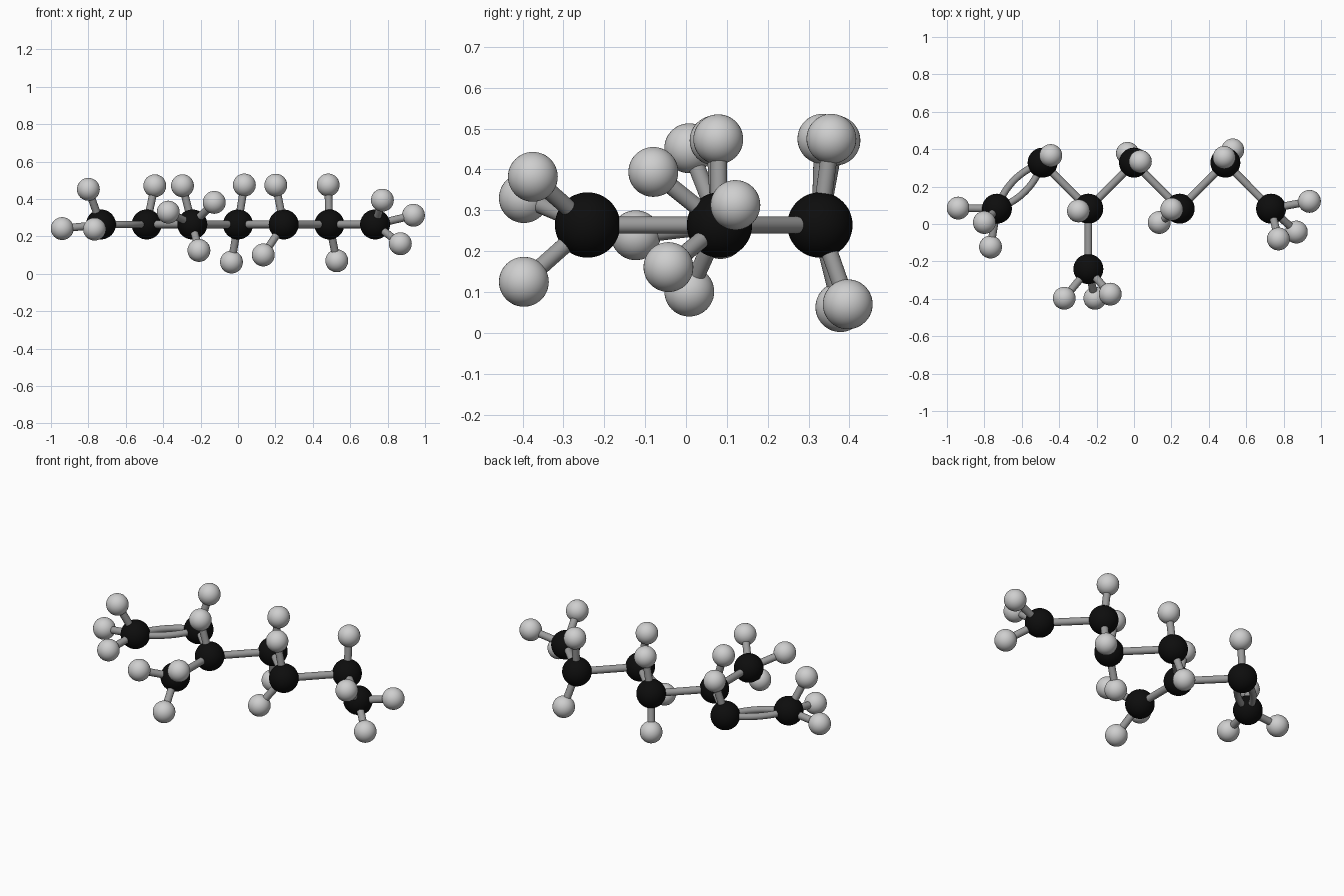
import bpy
import math
from mathutils import Vector

if "Cube" in bpy.data.objects:
    bpy.data.objects.remove(bpy.data.objects["Cube"])

Z = 0.264                      # height of the flat carbon backbone
C_R, H_R, BOND_R = 0.08, 0.061, 0.0205


def material(name, grey):
    m = bpy.data.materials.new(name)
    m.diffuse_color = (grey, grey, grey, 1)
    m.use_nodes = True
    m.node_tree.nodes["Principled BSDF"].inputs["Base Color"].default_value = m.diffuse_color
    return m


BLACK = material("carbon black", 0.004)
WHITE = material("hydrogen pale grey", 0.62)
GREY = material("bond grey", 0.33)


def finish(obj, name, mat):
    obj.name = name
    obj.data.materials.append(mat)


def ball(name, pos, radius, mat):
    bpy.ops.mesh.primitive_uv_sphere_add(segments=40, ring_count=24, radius=radius, location=pos)
    bpy.ops.object.shade_smooth()
    finish(bpy.context.object, name, mat)


def rod(name, a, b):
    d = b - a
    bpy.ops.mesh.primitive_cylinder_add(vertices=24, radius=BOND_R, depth=d.length, location=(a + b) / 2)
    o = bpy.context.object
    o.rotation_euler = d.to_track_quat('Z', 'Y').to_euler()
    bpy.ops.object.shade_smooth_by_angle(angle=math.radians(40))
    finish(o, name, GREY)


def bowed_rod(name, a, b, bulge):
    """Curved bond, bowing sideways in the horizontal plane."""
    side = (b - a).cross(Vector((0, 0, 1))).normalized()
    cu = bpy.data.curves.new(name, 'CURVE')
    cu.dimensions = '3D'
    cu.bevel_depth = 0.019
    cu.bevel_resolution = 5
    sp = cu.splines.new('POLY')
    n = 20
    sp.points.add(n)
    for i, p in enumerate(sp.points):
        t = i / n
        p.co = (*(a.lerp(b, t) + side * bulge * 4 * t * (1 - t)), 1)
    sp.use_smooth = True
    o = bpy.data.objects.new(name, cu)
    bpy.context.collection.objects.link(o)
    finish(o, name, GREY)


# zigzag chain of seven carbons plus one side branch on the third
carbons = [Vector(((i - 3) * 0.2443, 0.328 if i % 2 else 0.082, Z)) for i in range(7)]
carbons.append(Vector((-0.244, -0.241, Z)))

# hydrogens attached to each carbon
hydrogens = [
    [(-0.94, 0.085, 0.242), (-0.80, 0.008, 0.452), (-0.767, -0.123, 0.239)],
    [(-0.445, 0.366, 0.471)],
    [(-0.297, 0.070, 0.471)],
    [(0.034, 0.334, 0.475), (-0.035, 0.378, 0.063)],
    [(0.202, 0.079, 0.474), (0.135, 0.008, 0.101)],
    [(0.482, 0.356, 0.475), (0.528, 0.396, 0.070)],
    [(0.772, -0.080, 0.394), (0.938, 0.121, 0.313), (0.868, -0.043, 0.161)],
    [(-0.373, -0.397, 0.330), (-0.127, -0.375, 0.382), (-0.209, -0.397, 0.125)],
]

# atoms and their hydrogen bonds
for i, (c, hs) in enumerate(zip(carbons, hydrogens), 1):
    ball(f"carbon_{i}", c, C_R, BLACK)
    for j, h in enumerate(hs, 1):
        ball(f"hydrogen_{i}_{j}", h, H_R, WHITE)
        rod(f"hydrogen_bond_{i}_{j}", c, Vector(h))

# single carbon bonds, including the branch
for a, b in [(1, 2), (2, 3), (3, 4), (4, 5), (5, 6), (2, 7)]:
    rod(f"carbon_bond_{a + 1}_{b + 1}", carbons[a], carbons[b])

# double bond as two bowed rods
for name, bulge in (("inner", 0.042), ("outer", -0.042)):
    bowed_rod(f"double_bond_{name}", carbons[0], carbons[1], bulge)
